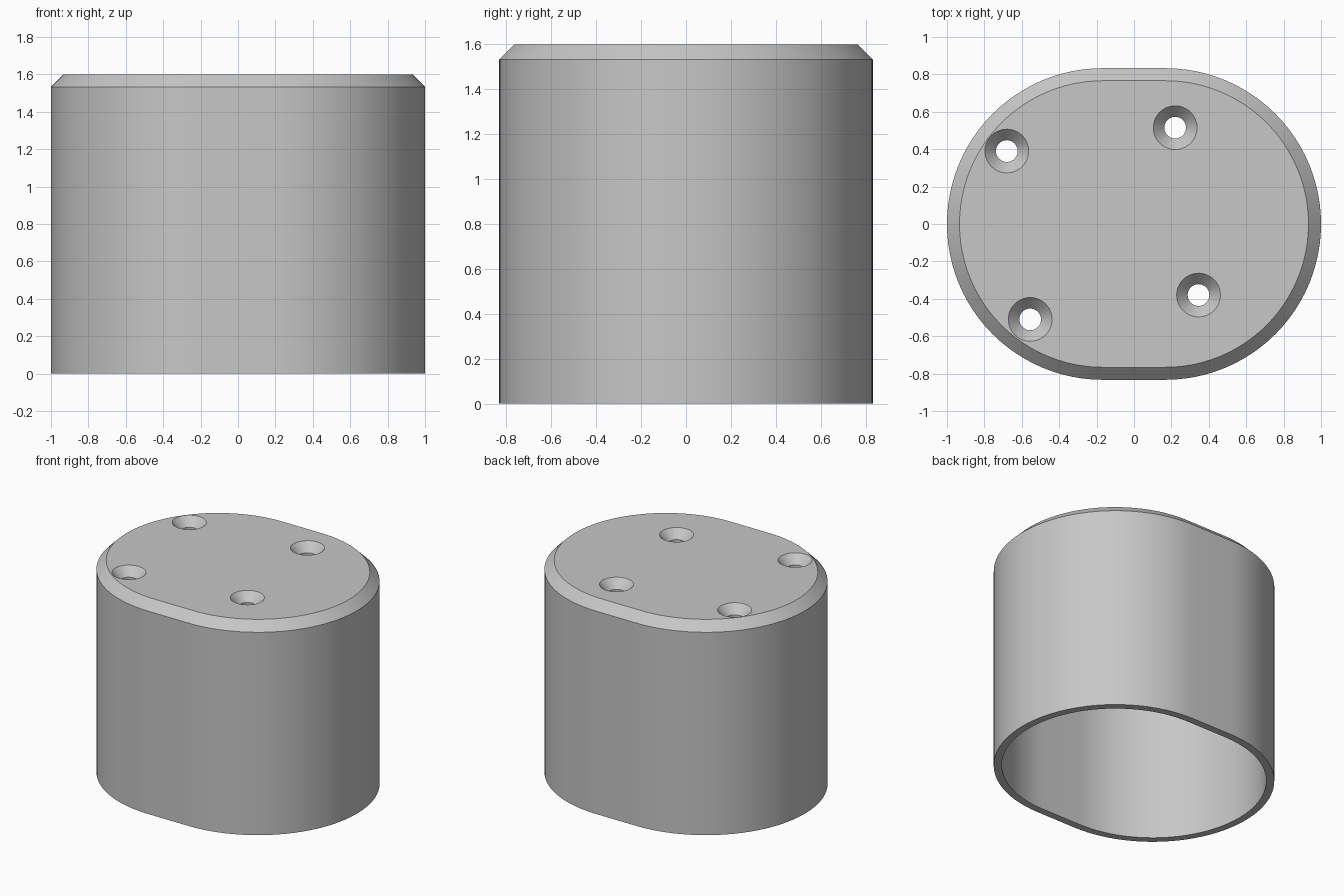
import bpy
import bmesh
from math import pi, sin, cos, radians

cube = bpy.data.objects.get("Cube")
if cube:
    bpy.data.objects.remove(cube, do_unlink=True)

RADIUS, HALF_FLAT, HEIGHT = 0.833, 0.167, 1.6
CHAMFER, WALL, CAP = 0.067, 0.055, 0.1
HOLE_R, SINK_R, SINK_DEPTH = 0.058, 0.117, 0.064
HOLES = [(-0.68, 0.39), (0.22, 0.515), (-0.555, -0.51), (0.345, -0.38)]

grey = bpy.data.materials.new("plain grey")
grey.use_nodes = True
grey.diffuse_color = (0.57, 0.57, 0.57, 1)
grey.node_tree.nodes["Principled BSDF"].inputs["Base Color"].default_value = grey.diffuse_color


def stadium(radius, half_flat, steps, cx=0, cy=0):
    """Outline of two half circles joined by straight sides."""
    points = []
    for side in (1, -1):
        for i in range(steps + 1):
            a = -pi / 2 + pi * i / steps
            points.append((cx + side * (half_flat + radius * cos(a)),
                           cy + side * radius * sin(a)))
    return points


def loft(bm, sections):
    """Skin a list of (outline, z) sections and close both ends."""
    rings = [[bm.verts.new((x, y, z)) for x, y in pts] for pts, z in sections]
    n = len(rings[0])
    for low, high in zip(rings, rings[1:]):
        for i in range(n):
            j = (i + 1) % n
            bm.faces.new((low[i], low[j], high[j], high[i]))
    bm.faces.new(rings[0][::-1])
    bm.faces.new(rings[-1])


def make_object(name, bm):
    bmesh.ops.remove_doubles(bm, verts=bm.verts, dist=1e-5)
    bmesh.ops.recalc_face_normals(bm, faces=bm.faces)
    mesh = bpy.data.meshes.new(name)
    bm.to_mesh(mesh)
    bm.free()
    mesh.materials.append(grey)
    obj = bpy.data.objects.new(name, mesh)
    bpy.context.collection.objects.link(obj)
    return obj


# Chamfered outer body
bm = bmesh.new()
loft(bm, [(stadium(RADIUS, HALF_FLAT, 48), 0),
          (stadium(RADIUS, HALF_FLAT, 48), HEIGHT - CHAMFER),
          (stadium(RADIUS - CHAMFER, HALF_FLAT, 48), HEIGHT)])
cover = make_object("hollow_cover", bm)

# Cavity open at the bottom
bm = bmesh.new()
inner = stadium(RADIUS - WALL, HALF_FLAT, 48)
loft(bm, [(inner, -0.2), (inner, HEIGHT - CAP)])
cavity = make_object("cavity_cutter", bm)

# Countersunk screw holes
bm = bmesh.new()
for x, y in HOLES:
    loft(bm, [(stadium(r, 0, 20, x, y), z) for r, z in (
        (HOLE_R, HEIGHT - CAP - 0.1),
        (HOLE_R, HEIGHT - SINK_DEPTH),
        (SINK_R, HEIGHT),
        (SINK_R, HEIGHT + 0.1))])
screw_holes = make_object("screw_hole_cutter", bm)

# Cut the cover and remove the cutters
bpy.ops.object.select_all(action="DESELECT")
bpy.context.view_layer.objects.active = cover
cover.select_set(True)
for cutter in (cavity, screw_holes):
    cutter.hide_render = True
    mod = cover.modifiers.new("cut", "BOOLEAN")
    mod.operation = "DIFFERENCE"
    mod.solver = "EXACT"
    mod.object = cutter
    bpy.ops.object.modifier_apply(modifier=mod.name)
    bpy.data.objects.remove(cutter, do_unlink=True)

bpy.ops.object.shade_smooth_by_angle(angle=radians(30))
